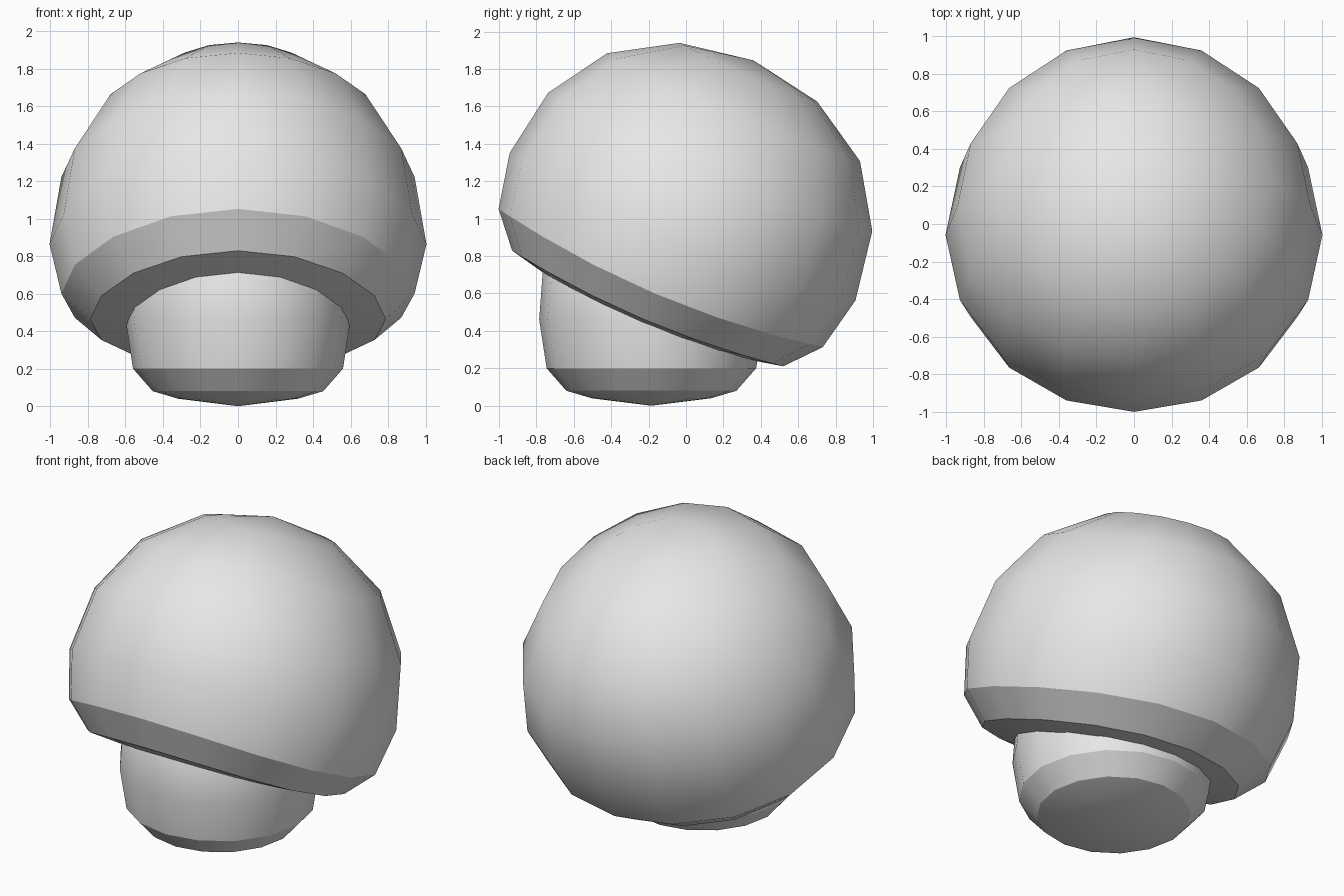
import bpy
import bmesh
import math
from mathutils import Matrix

SIDES = 16

cube = bpy.data.objects.get("Cube")
if cube:
    bpy.data.objects.remove(cube, do_unlink=True)

grey = bpy.data.materials.new("plain grey")
grey.use_nodes = True
colour = (0.8, 0.8, 0.8, 1)
grey.diffuse_color = colour
grey.node_tree.nodes["Principled BSDF"].inputs["Base Color"].default_value = colour


def lathe(name, profile, matrix, sag=0.0):
    """Turn a (radius, height) profile, droop it at the sides, then place it."""
    bm = bmesh.new()
    rings = []
    for radius, height in profile:
        count = SIDES if radius else 1
        ring = []
        for i in range(count):
            a = math.tau * i / SIDES
            x, y = radius * math.sin(a), -radius * math.cos(a)
            ring.append(bm.verts.new((x, y, height - sag * x * x)))
        rings.append(ring)
    for low, high in zip(rings, rings[1:]):
        for i in range(SIDES):
            j = (i + 1) % SIDES
            corners = [low[i % len(low)], low[j % len(low)],
                       high[j % len(high)], high[i % len(high)]]
            bm.faces.new(list(dict.fromkeys(corners)))
    bmesh.ops.recalc_face_normals(bm, faces=bm.faces)
    bm.transform(matrix)
    mesh = bpy.data.meshes.new(name)
    bm.to_mesh(mesh)
    bm.free()
    mesh.materials.append(grey)
    obj = bpy.data.objects.new(name, mesh)
    bpy.context.collection.objects.link(obj)
    bpy.ops.object.select_all(action="DESELECT")
    obj.select_set(True)
    bpy.context.view_layer.objects.active = obj
    bpy.ops.object.shade_smooth_by_angle(angle=math.radians(26))
    return obj


# Domed cap, tipped backwards, with a shallow underside
tilt = Matrix.Translation((0, 0, 1)) @ Matrix.Rotation(math.radians(-23.1), 4, "X")
lathe("cap", [(0, -0.62), (0.59, -0.565), (0.788, -0.522), (0.942, -0.345),
              (1.005, -0.047), (0.942, 0.33), (0.735, 0.648), (0.4, 0.851),
              (0, 0.92)], tilt, sag=0.1)

# Rounded stem, its top hidden inside the cap
lathe("stem", [(0, 0), (0.32, 0.04), (0.455, 0.08), (0.56, 0.2), (0.6, 0.46),
               (0.58, 0.73), (0.45, 0.95), (0, 1.05)],
      Matrix.Translation((0, -0.185, 0)))
